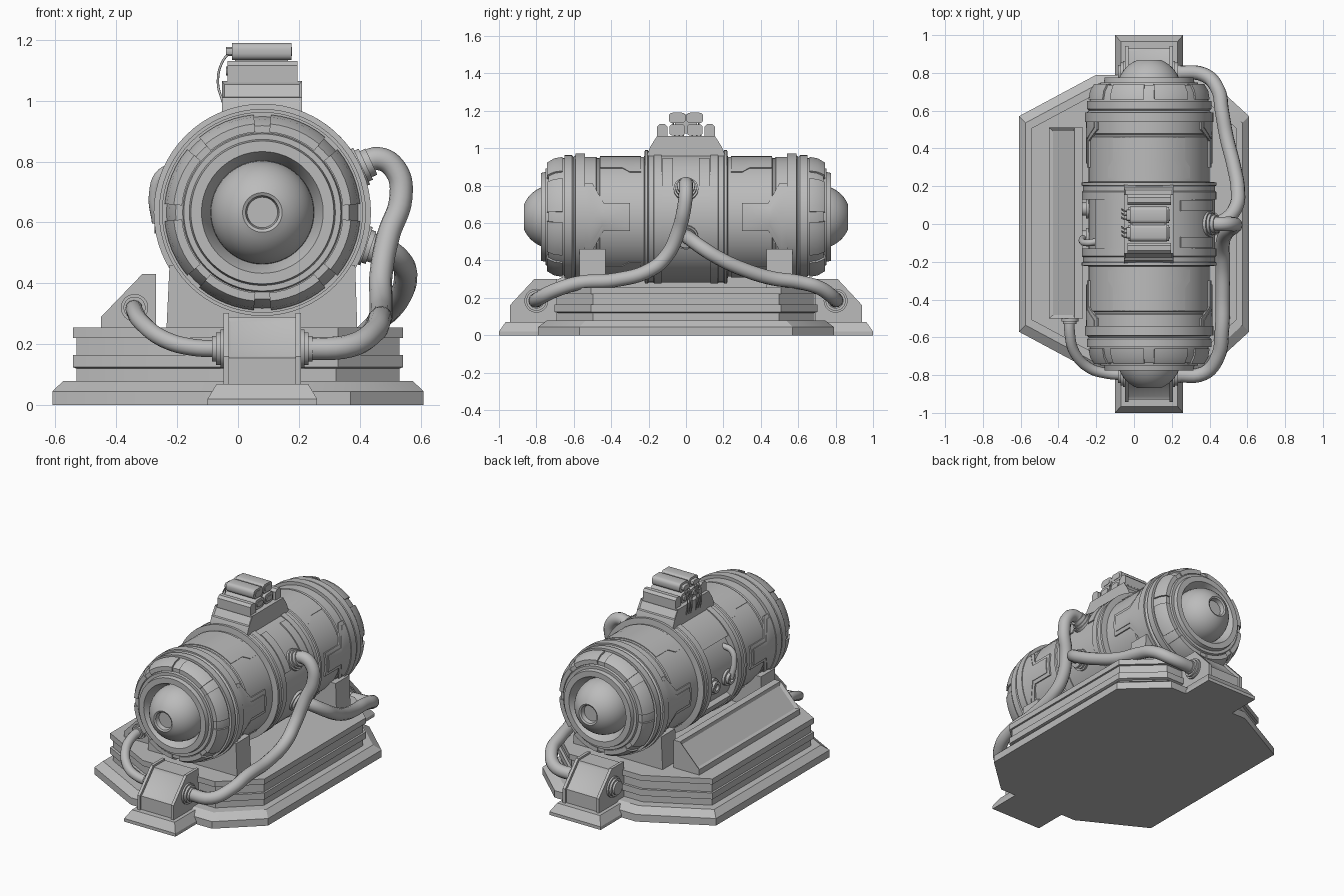
import bpy, bmesh
from math import sin, cos, radians, pi
from mathutils import Vector

cube = bpy.data.objects.get("Cube")
if cube:
    bpy.data.objects.remove(cube, do_unlink=True)

GREY = (0.5, 0.5, 0.5, 1)
mat = bpy.data.materials.new("plain grey")
mat.use_nodes = True
mat.diffuse_color = GREY
mat.node_tree.nodes["Principled BSDF"].inputs["Base Color"].default_value = GREY

CX, CZ = 0.08, 0.633          # tank axis
meshes = []


def loft(name, rings, inset=None):
    """Skin closed rings of points and cap both ends; inset = (face test, width, depth)."""
    bm = bmesh.new()
    rows = [[bm.verts.new(p) for p in ring] for ring in rings]
    n = len(rows[0])
    for a, b in zip(rows, rows[1:]):
        for i in range(n):
            j = (i + 1) % n
            bm.faces.new((a[i], a[j], b[j], b[i]))
    bm.faces.new(rows[0])
    bm.faces.new(rows[-1])
    bmesh.ops.recalc_face_normals(bm, faces=bm.faces)
    if inset:
        bm.normal_update()
        test, width, depth = inset
        picked = [f for f in bm.faces if test(f.normal)]
        bmesh.ops.inset_individual(bm, faces=picked, thickness=width, depth=-depth)
    me = bpy.data.meshes.new(name)
    bm.to_mesh(me)
    bm.free()
    me.materials.append(mat)
    ob = bpy.data.objects.new(name, me)
    bpy.context.collection.objects.link(ob)
    meshes.append(ob)
    return ob


def revolve(name, origin, axis, profile, n=32):
    """Turn (distance, radius) pairs about an axis."""
    q = Vector(axis).to_track_quat('Z', 'Y')
    o = Vector(origin)
    return loft(name, [[o + q @ Vector((r * cos(2 * pi * i / n), r * sin(2 * pi * i / n), d))
                        for i in range(n)] for d, r in profile])


def prism_x(name, pts, x0, x1, inset=None):
    return loft(name, [[(x, y, z) for y, z in pts] for x in (x0, x1)], inset)


def prism_y(name, pts, y0, y1, inset=None):
    return loft(name, [[(x, y, z) for x, z in pts] for y in (y0, y1)], inset)


def shell(name, rows, r0, n=12):
    """Curved plate round the tank; rows are (y, first angle, last angle, outer radius)."""
    rings = []
    for y, a0, a1, r1 in rows:
        angles = [radians(a0 + (a1 - a0) * i / n) for i in range(n + 1)]
        arc = [(r1, a) for a in angles] + [(r0, a) for a in reversed(angles)]
        rings.append([(CX + r * cos(a), y, CZ + r * sin(a)) for r, a in arc])
    return loft(name, rings)


def rounded(cy, cz, w, h, r):
    """Rounded rectangle outline."""
    corners = [(1, 1, 0), (-1, 1, 90), (-1, -1, 180), (1, -1, 270)]
    return [(cy + sy * (w / 2 - r) + r * cos(radians(a + d)),
             cz + sz * (h / 2 - r) + r * sin(radians(a + d)))
            for sy, sz, a in corners for d in (0, 30, 60, 90)]


def hose(name, pts, radius):
    cu = bpy.data.curves.new(name, 'CURVE')
    cu.dimensions = '3D'
    cu.bevel_depth = radius
    cu.bevel_resolution = 4
    cu.resolution_u = 6
    cu.use_fill_caps = True
    sp = cu.splines.new('BEZIER')
    sp.bezier_points.add(len(pts) - 1)
    for bp, p in zip(sp.bezier_points, pts):
        bp.co = p
        bp.handle_left_type = bp.handle_right_type = 'AUTO'
    cu.materials.append(mat)
    bpy.context.collection.objects.link(bpy.data.objects.new(name, cu))


# Stepped base
quarter = [(.61, .57), (.37, .79), (-.2, .79), (-.61, .57)]
outline = quarter + [(x, -y) for x, y in reversed(quarter)]
tiers = [(0, 1), (.045, 1), (.08, .94), (.08, .87), (.12, .87), (.125, .89), (.165, .89),
         (.165, .87), (.22, .87), (.22, .89), (.255, .89)]
loft("base", [[(x * k, y * k, z) for x, y in outline] for z, k in tiers])

# Tank body with ribs, end lips, domes and bored tips
half = [(.22, .32), (.46, .32), (.465, .314), (.475, .314), (.48, .32), (.54, .32), (.54, .34),
        (.59, .34), (.59, .33), (.6, .32), (.61, .33), (.65, .33), (.65, .315), (.7, .305),
        (.735, .285), (.735, .262), (.75, .258), (.75, .24), (.775, .235), (.775, .2), (.72, .172)]
dome = [radians(67.5 * i / 9) for i in range(10)]
half += [(.71 + .17 * sin(a), .17 * cos(a)) for a in dome] + [(.862, .055), (.835, .05)]
revolve("tank", (CX, 0, CZ), (0, 1, 0), [(-t, r) for t, r in reversed(half)] + half, 64)

# Middle band, open on one side for the service recess
shell("middle_band", [(-.17, -150, 145, .35), (.17, -150, 145, .35)], .3, 60)
for s in (-1, 1):
    revolve("band_rim", (CX, 0, CZ), (0, s, 0),
            [(.13, .31), (.13, .356), (.17, .356), (.175, .35), (.2, .35), (.205, .357),
             (.22, .357), (.225, .31)], 64)
    shell("band_plate", [(s * .07, 18, 62, .357), (s * .125, 18, 62, .357)], .33)

    # Side panels and end ring segments
    for c in (0, 180):
        rows = [(.3, 13), (.44, 13), (.5, 33), (.54, 33)]
        shell("side_panel", [(s * t, c - h, c + h, .33) for t, h in rows], .31)
        shell("side_panel_trim", [(s * t, c - h + 4, c + h - 4, .335) for t, h in
                                  [(.32, 13), (.45, 13), (.51, 33), (.54, 33)]], .31)
    for c in (90, 270):
        shell("long_panel", [(s * t, c - h, c + h, .325) for t, h in
                             [(.24, 42), (.3, 42), (.34, 36), (.46, 36)]], .31)
    for k in range(8):
        a = 45 * k
        shell("end_segment", [(s * .66, a + 5, a + 40, .322), (s * .705, a + 5, a + 40, .314),
                              (s * .742, a + 5, a + 40, .292)], .265, 6)

    # Saddle
    prism_y("saddle", [(-.235, .25), (.392, .25), (.385, .46), (-.225, .46)], s * .43, s * .57)

    # Foot with sloped cover and side sockets
    plinth = [(0, -.1, .26, 1), (.02, -.1, .26, 1), (.07, -.07, .23, .965)]
    loft("foot_plinth", [[(x0, s * t, z), (x1, s * t, z), (x1, s * .68, z), (x0, s * .68, z)]
                         for z, x0, x1, t in plinth])
    cover = [(.93, .06), (.93, .155), (.805, .29), (.69, .29), (.69, .06)]
    prism_x("foot_body", [(s * t, z) for t, z in cover], -.04, .2,
            (lambda n: n.z > .4 and abs(n.y) > .4, .025, .008))
    flange = [(.942, .06), (.942, .16), (.81, .302), (.69, .302), (.69, .06)]
    for x in (-.047, .189):
        prism_x("foot_flange", [(s * t, z) for t, z in flange], x, x + .018)
    for d, x in ((-1, -.04), (1, .2)):
        revolve("foot_socket", (x, s * .8, .185), (d, 0, 0),
                [(-.01, .064), (.018, .064), (.018, .054), (.032, .054), (.032, .042), (.045, .042)])

# Sloped console on the base
prism_y("console", [(-.45, .25), (-.45, .29), (-.315, .43), (-.27, .43), (-.27, .25)], -.5, .51,
        (lambda n: n.x < -.4 and n.z > .4, .025, .012))
revolve("console_socket", (-.34, -.5, .32), (0, -1, 0), [(-.01, .045), (.015, .045), (.015, .036), (.03, .036)])

# Radial hose sockets on the band
for a in (25, -18):
    d = Vector((cos(radians(a)), 0, sin(radians(a))))
    revolve("tank_socket", Vector((CX, 0, CZ)) + d * .34, d,
            [(-.02, .066), (.02, .066), (.02, .056), (.035, .056), (.035, .047), (.055, .047)])

# Hoses
hose("front_hose", [(.4, 0, .785), (.46, 0, .81), (.52, 0, .77), (.535, -.01, .68), (.495, -.04, .56),
                    (.47, -.1, .43), (.47, -.19, .35), (.47, -.38, .295), (.465, -.57, .28),
                    (.445, -.7, .24), (.37, -.79, .195), (.21, -.8, .185)], .038)
hose("back_hose", [(.4, 0, .53), (.47, .015, .52), (.54, .09, .465), (.55, .18, .41), (.53, .3, .355),
                   (.49, .46, .305), (.465, .6, .285), (.445, .71, .255), (.37, .79, .2),
                   (.21, .8, .185)], .038)
hose("console_hose", [(-.34, -.48, .32), (-.34, -.58, .31), (-.315, -.68, .27), (-.24, -.76, .215),
                      (-.15, -.79, .19), (-.04, -.8, .185)], .028)

# Service recess fittings
for y in (.08, -.07):
    revolve("recess_fitting", (-.2, y, .6), (-1, 0, 0),
            [(0, .05), (.055, .05), (.055, .036), (.075, .036), (.075, .02), (.06, .02)], 16)
hose("recess_hose", [(-.18, -.09, .78), (-.25, -.1, .76), (-.275, -.09, .69), (-.265, -.07, .6)], .018)

# Top mount
prism_x("mount", [(-.21, .9), (-.21, .96), (-.19, 1.01), (-.155, 1.065), (.155, 1.065), (.19, 1.01),
                  (.21, .96), (.21, .9)], -.053, .21,
        (lambda n: abs(n.y) > .4 and n.z > .4, .012, .008))
for s in (-1, 1):
    prism_x("mount_bracket", [(s * .155, 1.06), (s * .155, 1.115), (s * .14, 1.13), (s * .115, 1.13),
                              (s * .1, 1.115), (s * .1, 1.06)], -.035, .195)
    prism_x("upper_barrel", rounded(s * .047, 1.162, .09, .056, .02), -.02, .175)
    prism_x("lower_barrel", rounded(s * .047, 1.098, .085, .06, .018), -.03, .185)
    for z in (1.162, 1.098):
        prism_x("barrel_cap", rounded(s * .047, z, .06, .03, .012), -.04, .19 if z < 1.13 else .178)
    for k in range(3):
        y = s * (.025 + .022 * k)
        hose("wire", [(-.02, y, 1.165), (-.05, y, 1.13), (-.066, y + .01, 1.06), (-.05, y, .995)], .004)
prism_x("barrel_core", rounded(0, 1.13, .12, .1, .02), -.01, .165)

bpy.ops.object.select_all(action='DESELECT')
for ob in meshes:
    ob.select_set(True)
bpy.context.view_layer.objects.active = meshes[0]
bpy.ops.object.shade_smooth_by_angle(angle=radians(30))
